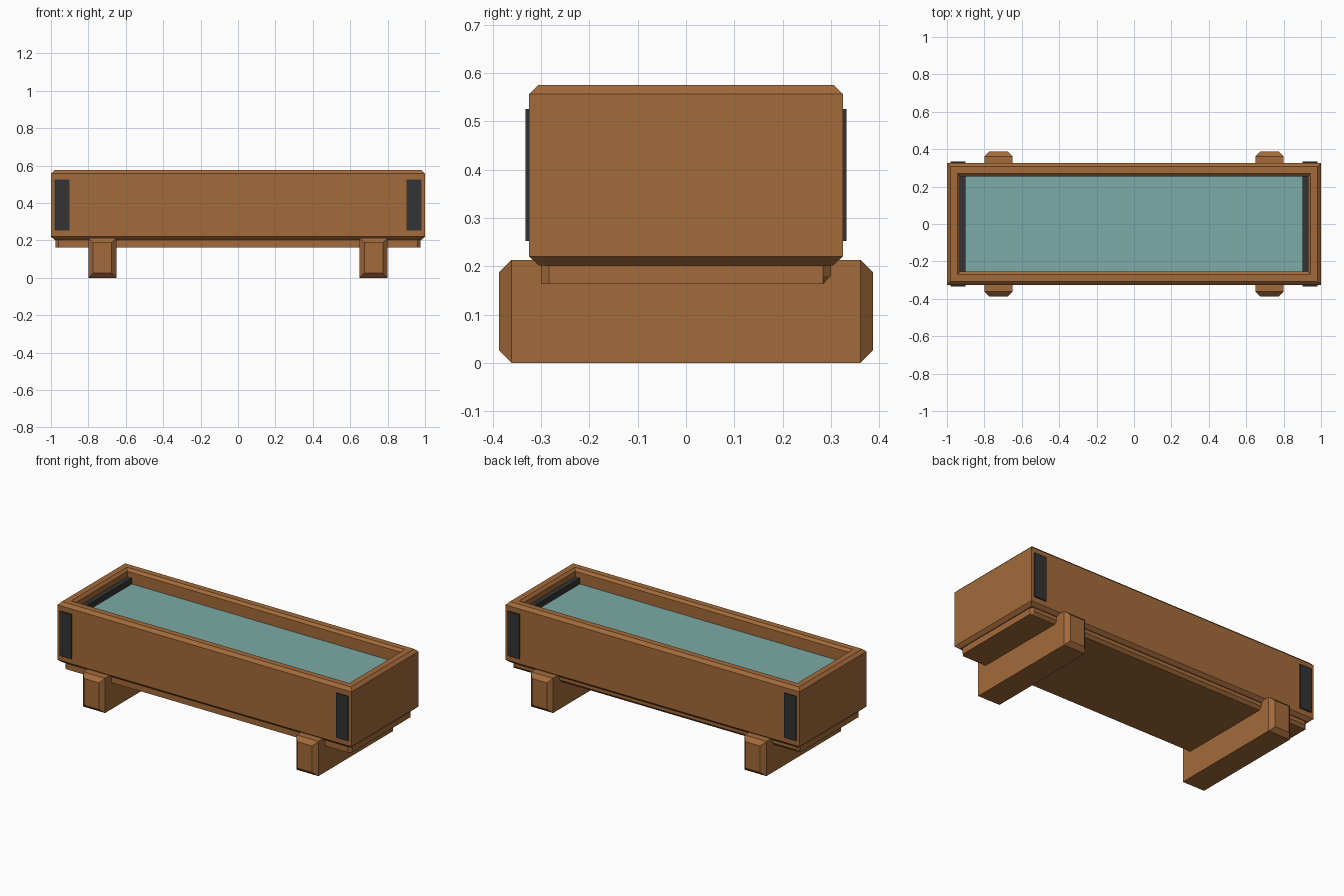
import bpy, bmesh

if "Cube" in bpy.data.objects:
    bpy.data.objects.remove(bpy.data.objects["Cube"])


def material(name, rgb):
    m = bpy.data.materials.new(name)
    m.diffuse_color = (*rgb, 1)
    m.use_nodes = True
    m.node_tree.nodes["Principled BSDF"].inputs["Base Color"].default_value = m.diffuse_color
    return m


WOOD = material("brown wood", (0.37, 0.147, 0.043))
IRON = material("dark iron", (0.034, 0.034, 0.034))
WATER = material("teal water", (0.20, 0.41, 0.385))


def loft(name, rings, mat):
    """Skin a stack of closed rings and cap both ends."""
    bm = bmesh.new()
    loops = [[bm.verts.new(p) for p in r] for r in rings]
    n = len(loops[0])
    for a, b in zip(loops, loops[1:]):
        for i in range(n):
            j = (i + 1) % n
            bm.faces.new((a[i], a[j], b[j], b[i]))
    bm.faces.new(loops[0][::-1])
    bm.faces.new(loops[-1])
    bmesh.ops.recalc_face_normals(bm, faces=bm.faces)
    me = bpy.data.meshes.new(name)
    bm.to_mesh(me)
    bm.free()
    me.materials.append(mat)
    ob = bpy.data.objects.new(name, me)
    bpy.context.collection.objects.link(ob)
    return ob


def rect(hx, hy, z, cx=0):
    return [(cx - hx, -hy, z), (cx + hx, -hy, z), (cx + hx, hy, z), (cx - hx, hy, z)]


# hollow trough with chamfered rim and underside
loft("trough", [rect(0.98, 0.305, 0.202), rect(1, 0.325, 0.22), rect(1, 0.325, 0.557),
                rect(0.982, 0.307, 0.575), rect(0.945, 0.27, 0.575),
                rect(0.93, 0.255, 0.56), rect(0.93, 0.255, 0.25)], WOOD)

# water surface
loft("water", [rect(0.931, 0.256, 0.484), rect(0.931, 0.256, 0.49)], WATER)


# base board with clipped corners and chamfered back lower edge
def board_ring(z, back):
    x, y, c = 0.975, 0.30, 0.016
    front = [(-x, -y + c, z), (-x + c, -y, z), (x - c, -y, z), (x, -y + c, z)]
    rear = min(back, y - c)
    return front + [(x, rear, z), (x - c, back, z), (-x + c, back, z), (-x, rear, z)]


loft("base_board", [board_ring(0.163, 0.284), board_ring(0.18, 0.30),
                    board_ring(0.21, 0.30)], WOOD)

for side, s in (("left", -1), ("right", 1)):
    # iron bar running through each end wall
    loft(side + "_iron_bar", [rect(0.04, 0.333, 0.252, s * 0.94),
                              rect(0.04, 0.333, 0.526, s * 0.94)], IRON)

    # cross foot with chamfered ends
    def foot_ring(y, c):
        x0, x1 = s * 0.725 - 0.075 + c, s * 0.725 + 0.075 - c
        return [(x0, y, c), (x1, y, c), (x1, y, 0.213 - c), (x0, y, 0.213 - c)]

    loft(side + "_foot", [foot_ring(-0.387, 0.025), foot_ring(-0.362, 0),
                          foot_ring(0.362, 0), foot_ring(0.387, 0.025)], WOOD)
